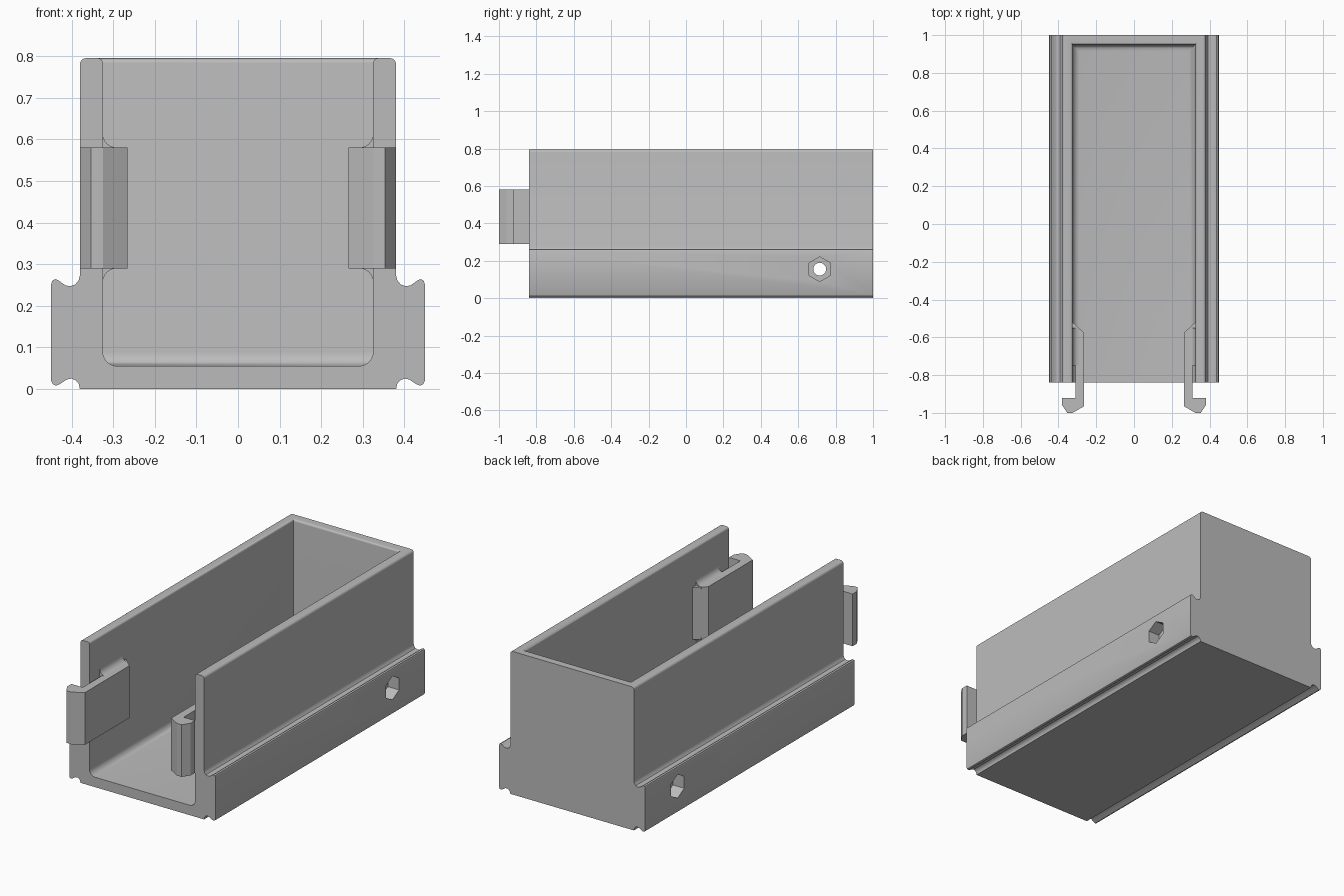
import bpy, bmesh, math
from mathutils import Matrix

if "Cube" in bpy.data.objects:
    bpy.data.objects.remove(bpy.data.objects["Cube"])

grey = bpy.data.materials.new("light_grey")
grey.diffuse_color = (0.5, 0.5, 0.5, 1)
grey.use_nodes = True
grey.node_tree.nodes["Principled BSDF"].inputs["Base Color"].default_value = grey.diffuse_color


def make_object(name, bm):
    bmesh.ops.recalc_face_normals(bm, faces=bm.faces)
    mesh = bpy.data.meshes.new(name)
    bm.to_mesh(mesh)
    bm.free()
    mesh.materials.append(grey)
    ob = bpy.data.objects.new(name, mesh)
    bpy.context.collection.objects.link(ob)
    return ob


def loft(name, rings):
    """Skin a stack of matching closed rings and cap both ends."""
    bm = bmesh.new()
    vs = [[bm.verts.new(p) for p in r] for r in rings]
    n = len(vs[0])
    for a, b in zip(vs, vs[1:]):
        for i in range(n):
            bm.faces.new((a[i], a[(i + 1) % n], b[(i + 1) % n], b[i]))
    bm.faces.new(vs[0])
    bm.faces.new(vs[-1])
    return make_object(name, bm)


def cylinder_x(name, r, sides, x0, x1, y, z):
    ring = [(y + r * math.sin(2 * math.pi * i / sides),
             z + r * math.cos(2 * math.pi * i / sides)) for i in range(sides)]
    return loft(name, [[(x, p, q) for p, q in ring] for x in (x0, x1)])


def smooth(ob):
    bpy.ops.object.select_all(action='DESELECT')
    ob.select_set(True)
    bpy.context.view_layer.objects.active = ob
    bpy.ops.object.shade_smooth_by_angle(angle=math.radians(32))


def cut(ob, cutter):
    cutter.hide_render = True
    mod = ob.modifiers.new("cut", 'BOOLEAN')
    mod.operation, mod.solver, mod.object = 'DIFFERENCE', 'EXACT', cutter
    bpy.context.view_layer.objects.active = ob
    bpy.ops.object.modifier_apply(modifier=mod.name)
    bpy.data.objects.remove(cutter, do_unlink=True)


FRONT, BACK, TOP = -0.84, 1.0, 0.795
ANGLES = [math.radians(a) for a in range(0, 91, 15)]

# Outer body profile with grooved side rails, right half then mirrored
half = [(0.38, 0.003), (0.383, 0.013), (0.39, 0.021), (0.40, 0.025), (0.411, 0.023),
        (0.428, 0.012), (0.437, 0.008), (0.445, 0.011), (0.449, 0.019),
        (0.449, 0.252), (0.446, 0.261), (0.438, 0.264), (0.430, 0.260),
        (0.415, 0.249), (0.403, 0.247), (0.391, 0.251), (0.383, 0.261), (0.38, 0.273)]
half += [(0.365 + 0.015 * math.cos(t), TOP - 0.015 + 0.015 * math.sin(t)) for t in ANGLES]
half = [(x, 0.0 if z == 0.003 else z) for x, z in half]
profile = half + [(-x, z) for x, z in reversed(half)]
body = loft("tray_body", [[(x, y, z) for x, z in profile] for y in (FRONT, BACK)])

# Cavity: rounded at the floor, flared at the rim, open at the front
R, r = 0.035, 0.012
levels = [(R * (1 - math.sin(t)), 0.055 + R * (1 - math.cos(t))) for t in ANGLES]
levels += [(-r * (1 - math.cos(t)), TOP - r + r * math.sin(t)) for t in ANGLES]
levels.append((-r, 0.9))
cut(body, loft("cavity_cutter", [
    [(-0.325 + e, -1.1, z), (0.325 - e, -1.1, z),
     (0.325 - e, 0.95 - e, z), (-0.325 + e, 0.95 - e, z)] for e, z in levels]))

# Bolt holes with hexagonal nut recesses on both sides
cut(body, cylinder_x("bolt_hole_cutter", 0.034, 32, -0.6, 0.6, 0.715, 0.155))
for s in (1, -1):
    cut(body, cylinder_x("nut_recess_cutter", 0.066, 6, s * 0.38, s * 0.6, 0.715, 0.155))
smooth(body)

# Hooked clips on the inner walls, with curved gussets above and below
hook = [(0.335, -0.511), (0.265, -0.575), (0.265, -0.965), (0.325, -1.0),
        (0.353, -1.0), (0.38, -0.96), (0.38, -0.92), (0.31, -0.92),
        (0.31, -0.75), (0.335, -0.75)]
Z0, Z1, G = 0.29, 0.58, 0.034
gusset = [(0.335, Z1 - 0.01), (0.325 - G, Z1 - 0.01)]
gusset += [(0.325 - G + G * math.sin(t), Z1 + G - G * math.cos(t)) for t in ANGLES]
gusset.append((0.335, Z1 + G))
for side, s in (("right", 1), ("left", -1)):
    loft(side + "_clip", [[(s * x, y, z) for x, y in hook] for z in (Z0, Z1)])
    for place, flip in (("upper", False), ("lower", True)):
        smooth(loft(f"{side}_{place}_gusset", [
            [(s * x, y, Z0 + Z1 - z if flip else z) for x, z in gusset]
            for y in (-0.75, -0.55)]))
